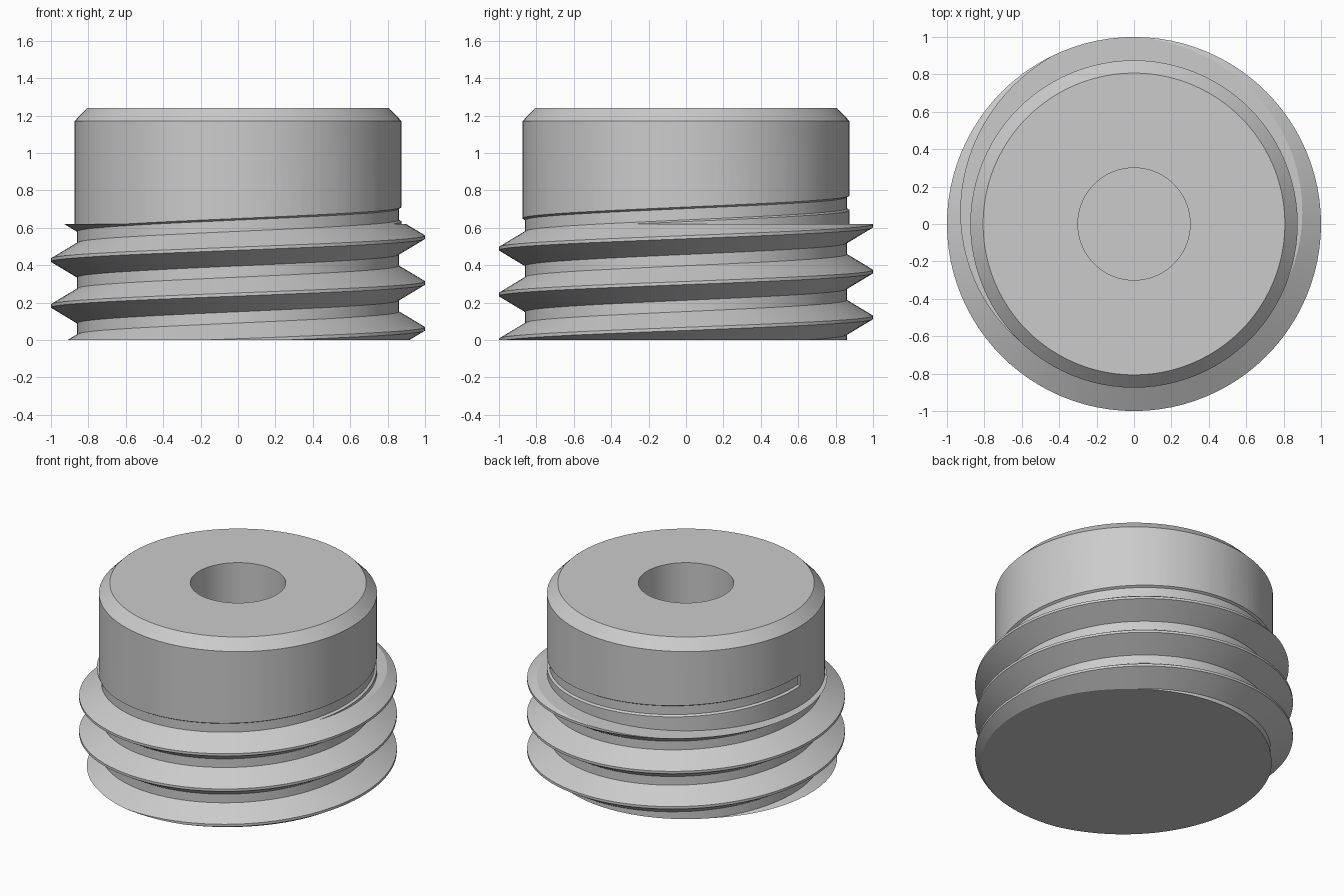
import bpy, bmesh, math

SEGMENTS = 96
PITCH = 0.245

cube = bpy.data.objects.get("Cube")
if cube:
    bpy.data.objects.remove(cube, do_unlink=True)

grey = bpy.data.materials.new("plain grey")
grey.use_nodes = True
colour = (0.6, 0.6, 0.6, 1)
grey.diffuse_color = colour
grey.node_tree.nodes["Principled BSDF"].inputs["Base Color"].default_value = colour


def ring_sweep(name, rings, closed_profile, closed_path):
    """Skin a list of equal point rings into a solid."""
    bm = bmesh.new()
    rows = [[bm.verts.new(p) for p in ring] for ring in rings]
    count = len(rows[0])
    for i in range(len(rows) if closed_path else len(rows) - 1):
        a, b = rows[i], rows[(i + 1) % len(rows)]
        for j in range(count if closed_profile else count - 1):
            k = (j + 1) % count
            bm.faces.new((a[j], a[k], b[k], b[j]))
    # Flat end caps
    columns = [rows[0], rows[-1]] if closed_profile else [
        [r[0] for r in rows], [r[-1] for r in rows]]
    for cap in columns:
        bm.faces.new(cap)
    bmesh.ops.recalc_face_normals(bm, faces=bm.faces)
    mesh = bpy.data.meshes.new(name)
    bm.to_mesh(mesh)
    bm.free()
    mesh.materials.append(grey)
    obj = bpy.data.objects.new(name, mesh)
    bpy.context.collection.objects.link(obj)
    return obj


def section(profile, angle, lift=0):
    return [(r * math.cos(angle), r * math.sin(angle), z + lift) for r, z in profile]


# Turned blank: wide threaded base, chamfered head and blind bore
blank = [(1, 0), (1, 0.62), (0.875, 0.62), (0.875, 1.17), (0.807, 1.24),
         (0.3, 1.24), (0.3, 0.62)]
step = math.tau / SEGMENTS
plug = ring_sweep("threaded_plug",
                  [section(blank, i * step) for i in range(SEGMENTS)],
                  False, True)

# Helical groove cutter, running out on the head at the -x side
groove = [(0.86, -0.03), (1, -0.114), (1.03, -0.114),
          (1.03, 0.114), (1, 0.114), (0.86, 0.03)]
first, last = -SEGMENTS * 3 // 2, SEGMENTS * 5 // 2
cutter = ring_sweep("thread_cutter",
                    [section(groove, i * step, 0.1825 + PITCH * i / SEGMENTS)
                     for i in range(first, last + 1)],
                    True, False)
cutter.hide_render = True

# Cut the thread, then discard the cutter
cut = plug.modifiers.new("thread", "BOOLEAN")
cut.operation = "DIFFERENCE"
cut.solver = "EXACT"
cut.object = cutter
bpy.ops.object.select_all(action="DESELECT")
bpy.context.view_layer.objects.active = plug
plug.select_set(True)
bpy.ops.object.modifier_apply(modifier=cut.name)
bpy.data.objects.remove(cutter, do_unlink=True)
bpy.ops.object.shade_smooth_by_angle(angle=math.radians(25))
